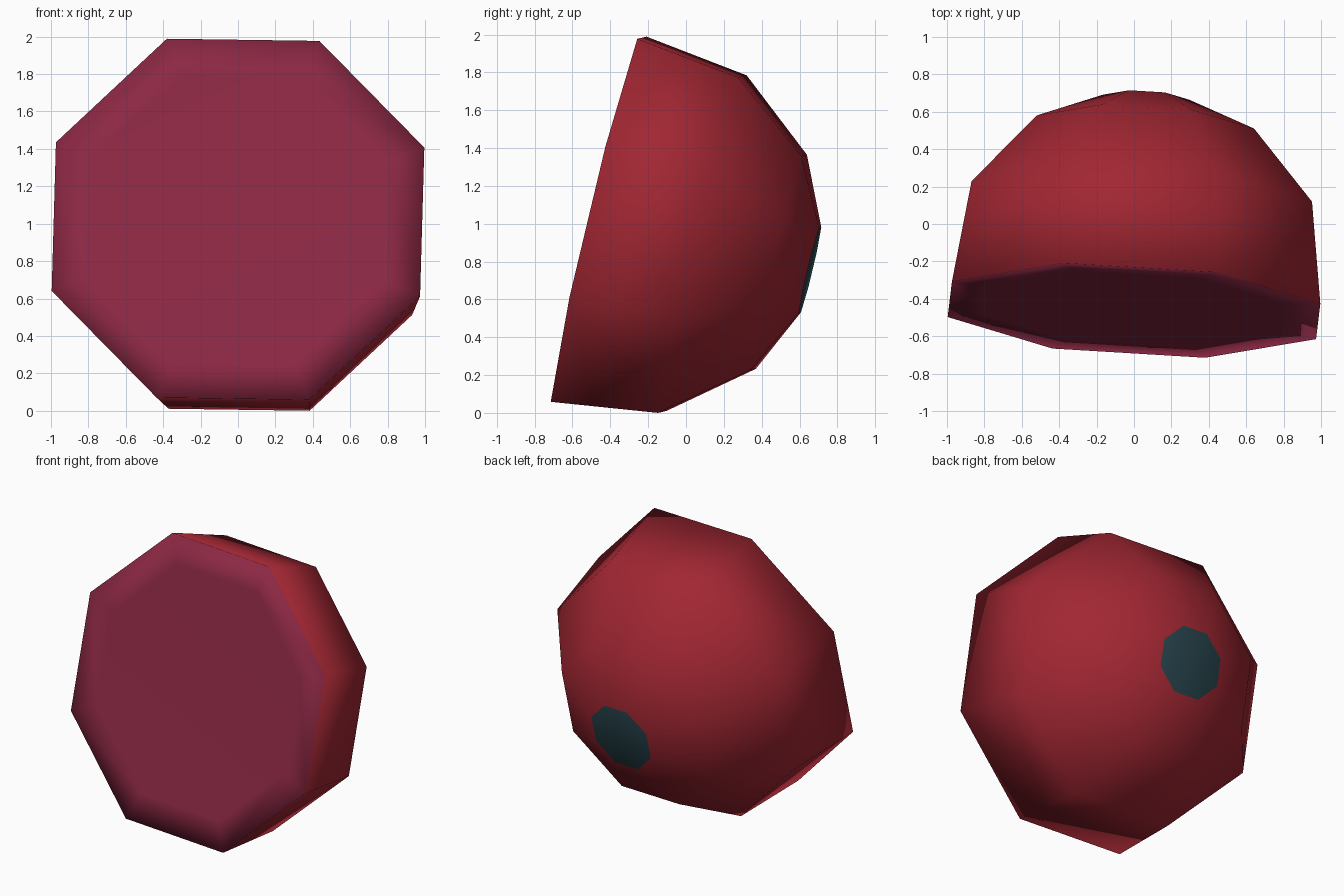
import bpy, bmesh, math
from mathutils import Vector

if "Cube" in bpy.data.objects:
    bpy.data.objects.remove(bpy.data.objects["Cube"])

SIDES = 8
# Tilted frame: axis points out of the back, first_spoke to a top rim corner
centre = Vector((0.0, -0.455, 1.033))
axis = Vector((0.055, 0.971, -0.233)).normalized()
first_spoke = Vector((-0.356, 0.239, 0.903))
first_spoke = (first_spoke - axis * first_spoke.dot(axis)).normalized()
second_spoke = axis.cross(first_spoke)


def make_material(name, rgb):
    mat = bpy.data.materials.new(name)
    mat.diffuse_color = (*rgb, 1.0)
    mat.use_nodes = True
    mat.node_tree.nodes["Principled BSDF"].inputs["Base Color"].default_value = mat.diffuse_color
    return mat


RED, PLUM, TEAL = 0, 1, 2
materials = [
    make_material("red", (0.352, 0.0194, 0.0319)),
    make_material("plum", (0.262, 0.0212, 0.0578)),
    make_material("dark_teal", (0.019, 0.0545, 0.0685)),
]

bm = bmesh.new()


def add_ring(depth, radius):
    ring = []
    for i in range(SIDES):
        a = 2 * math.pi * i / SIDES
        spoke = first_spoke * math.cos(a) + second_spoke * math.sin(a)
        ring.append(bm.verts.new(centre + axis * depth + spoke * radius))
    return ring


# Profile from the inset front plate, over the rim, to the back spot
profile = [(0.008, 0.8 * 1.068), (0.0, 1.068), (0.565, 0.987),
           (0.98, 0.63), (1.151, 0.25)]
rings = [add_ring(d, r) for d, r in profile]

# Bands between rings: front border is plum, dome is red
for n, (a, b) in enumerate(zip(rings, rings[1:])):
    for i in range(SIDES):
        j = (i + 1) % SIDES
        face = bm.faces.new((a[i], a[j], b[j], b[i]))
        face.material_index = PLUM if n == 0 else RED

# Front plate and back spot
bm.faces.new(rings[0]).material_index = PLUM
bm.faces.new(rings[-1]).material_index = TEAL

bmesh.ops.recalc_face_normals(bm, faces=bm.faces[:])
for face in bm.faces:
    face.smooth = True

# Stand on the ground, centred
lo = [min(v.co[k] for v in bm.verts) for k in range(3)]
hi = [max(v.co[k] for v in bm.verts) for k in range(3)]
shift = Vector((-(lo[0] + hi[0]) / 2, -(lo[1] + hi[1]) / 2, -lo[2]))
bmesh.ops.translate(bm, verts=bm.verts[:], vec=shift)

mesh = bpy.data.meshes.new("faceted_dome")
bm.to_mesh(mesh)
bm.free()
for mat in materials:
    mesh.materials.append(mat)
dome = bpy.data.objects.new("faceted_dome", mesh)
bpy.context.collection.objects.link(dome)
